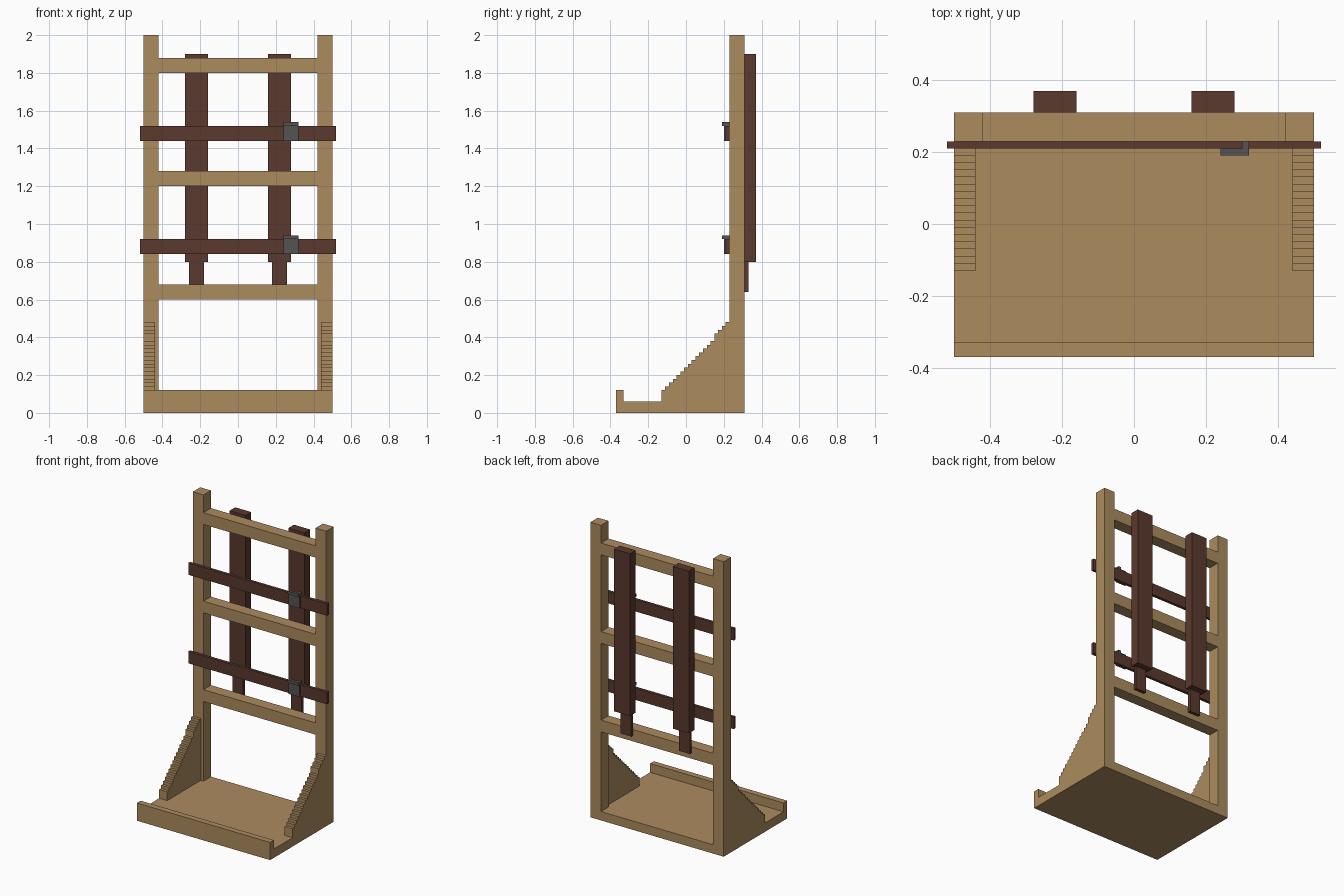
import bpy, bmesh

if "Cube" in bpy.data.objects:
    bpy.data.objects.remove(bpy.data.objects["Cube"])


def material(name, rgb):
    m = bpy.data.materials.new(name)
    m.diffuse_color = (*rgb, 1)
    m.use_nodes = True
    m.node_tree.nodes["Principled BSDF"].inputs["Base Color"].default_value = m.diffuse_color
    return m


WOOD = material("light wood", (0.413, 0.258, 0.114))
DARK = material("dark wood", (0.102, 0.041, 0.026))
METAL = material("grey metal", (0.09, 0.088, 0.082))


def extrude(name, mat, outline, axis, lo, hi):
    """Extrude a 2D outline along x (outline is y,z) or z (outline is x,y)."""
    bm = bmesh.new()
    place = (lambda p: (lo, *p)) if axis == "x" else (lambda p: (*p, lo))
    face = bm.faces.new([bm.verts.new(place(p)) for p in outline])
    ext = bmesh.ops.extrude_face_region(bm, geom=[face])
    d = hi - lo
    bmesh.ops.translate(bm, vec=(d, 0, 0) if axis == "x" else (0, 0, d),
                        verts=[g for g in ext["geom"] if isinstance(g, bmesh.types.BMVert)])
    bmesh.ops.recalc_face_normals(bm, faces=bm.faces)
    mesh = bpy.data.meshes.new(name)
    bm.to_mesh(mesh)
    bm.free()
    mesh.materials.append(mat)
    ob = bpy.data.objects.new(name, mesh)
    bpy.context.collection.objects.link(ob)
    return ob


def box(name, mat, x, y, z):
    return extrude(name, mat, [(x[0], y[0]), (x[1], y[0]), (x[1], y[1]), (x[0], y[1])],
                   "z", *z)


# base tray with raised front lip
extrude("base_tray", WOOD, [(-0.37, 0), (0.31, 0), (0.31, 0.06), (-0.33, 0.06),
                            (-0.33, 0.12), (-0.37, 0.12)], "x", -0.5, 0.5)

# stepped profile of the side braces
steps = [(0.23, 0.06), (-0.13, 0.06)]
for i in range(18):
    y = -0.13 + 0.02 * i
    z = 0.12 + 0.02 * i + (0.02 if i >= 14 else 0)
    steps += [(y, z), (y + 0.02, z)]

for side, s in (("left", -1), ("right", 1)):
    def span(a, b):
        return tuple(sorted((s * a, s * b)))
    # upright posts and braces
    box(f"{side}_post", WOOD, span(0.42, 0.5), (0.23, 0.31), (0.06, 2.0))
    extrude(f"{side}_brace", WOOD, steps, "x", *span(0.44, 0.5))
    # rear columns with thin lower tongues
    box(f"{side}_rear_column", DARK, span(0.16, 0.28), (0.31, 0.37), (0.8, 1.9))
    box(f"{side}_column_tongue", DARK, span(0.18, 0.26), (0.31, 0.33), (0.64, 0.8))

# cross rails between the posts
for i, z in enumerate((0.6, 1.2, 1.8)):
    box(f"cross_rail_{i + 1}", WOOD, (-0.42, 0.42), (0.23, 0.31), (z, z + 0.08))

# front straps with metal clips
for i, z in enumerate((0.84, 1.44)):
    box(f"front_strap_{i + 1}", DARK, (-0.52, 0.52), (0.21, 0.23), (z, z + 0.08))
    box(f"clip_plate_{i + 1}", METAL, (0.24, 0.32), (0.20, 0.21), (z, z + 0.08))
    extrude(f"clip_top_{i + 1}", METAL,
            [(0.24, 0.19), (0.32, 0.19), (0.32, 0.23), (0.30, 0.23), (0.30, 0.21), (0.24, 0.21)],
            "z", z + 0.08, z + 0.10)
